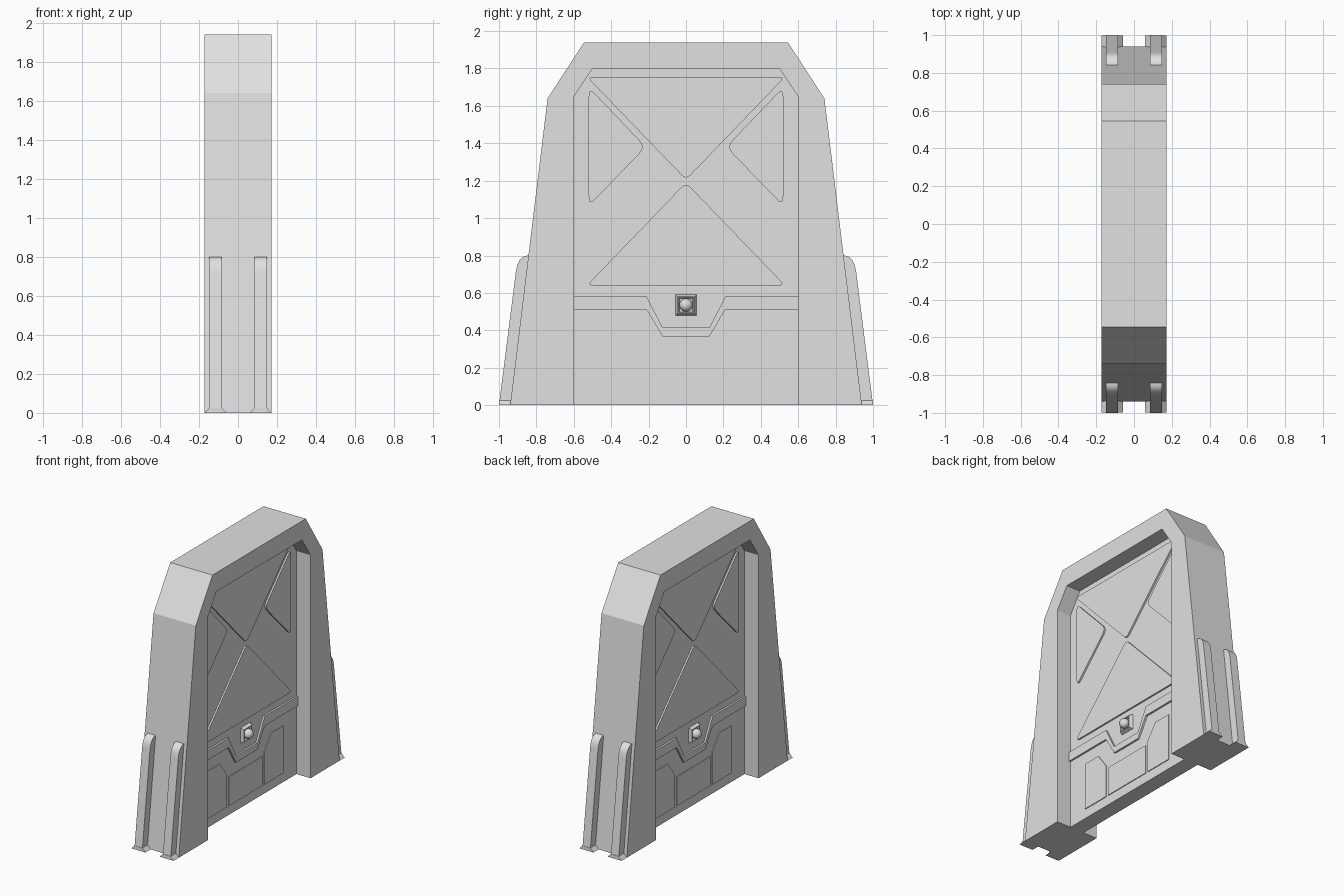
import bpy, bmesh
from mathutils import Vector

if "Cube" in bpy.data.objects:
    bpy.data.objects.remove(bpy.data.objects["Cube"])

grey = bpy.data.materials.new("light_grey")
grey.use_nodes = True
grey.diffuse_color = (0.75, 0.75, 0.75, 1)
grey.node_tree.nodes["Principled BSDF"].inputs["Base Color"].default_value = (0.75, 0.75, 0.75, 1)


def finish(name, bm, smooth=False):
    bmesh.ops.recalc_face_normals(bm, faces=bm.faces)
    mesh = bpy.data.meshes.new(name)
    bm.to_mesh(mesh)
    bm.free()
    mesh.materials.append(grey)
    obj = bpy.data.objects.new(name, mesh)
    bpy.context.collection.objects.link(obj)
    if smooth:
        bpy.ops.object.select_all(action="DESELECT")
        obj.select_set(True)
        bpy.context.view_layer.objects.active = obj
        bpy.ops.object.shade_smooth_by_angle()
    return obj


def prism(name, outline, start, end, axis="x", smooth=False):
    """Extrude a (y, z) outline along x, or an (x, z) outline along y."""
    bm = bmesh.new()
    place = (lambda p, d: (d, p[0], p[1])) if axis == "x" else (lambda p, d: (p[0], d, p[1]))
    face = bm.faces.new([bm.verts.new(place(p, start)) for p in outline])
    new = bmesh.ops.extrude_face_region(bm, geom=[face])["geom"]
    shift = Vector(place((0, 0), end - start))
    bmesh.ops.translate(bm, vec=shift, verts=[v for v in new if isinstance(v, bmesh.types.BMVert)])
    return finish(name, bm, smooth)


def rounded(corners, cut=0.035, steps=5):
    """Round every corner of an outline."""
    points = []
    for i, corner in enumerate(corners):
        c = Vector(corner)
        a = c + (Vector(corners[i - 1]) - c).normalized() * cut
        b = c + (Vector(corners[(i + 1) % len(corners)]) - c).normalized() * cut
        for k in range(steps + 1):
            t = k / steps
            points.append(a * (1 - t) ** 2 + c * 2 * t * (1 - t) + b * t * t)
    return points


def both(half):
    """Complete an outline by reflecting it across the centre."""
    return half + [(-a, b) for a, b in reversed(half)]


# Door frame: one arch profile
outer = [(0.94, 0), (0.74, 1.64), (0.545, 1.94)]
inner = [(0.6, 0), (0.6, 1.65), (0.5, 1.8)]
prism("door_frame", both(outer) + list(reversed(both(inner))), -0.173, 0.173)

# Door leaf
SURFACE = 0.058
prism("door_leaf", both(inner), -SURFACE, SURFACE)

top_panel = [(-0.53, 1.755), (0.53, 1.755), (0, 1.205)]
low_panel = [(-0.53, 0.64), (0.53, 0.64), (0, 1.19)]
side_panel = [(0.52, 1.7), (0.215, 1.38), (0.52, 1.065)]
chevron = both([(0.6, 0.58), (0.21, 0.58), (0.125, 0.415)])
chevron += list(reversed(both([(0.6, 0.51), (0.21, 0.51), (0.125, 0.367)])))
kick_panel = [(0.22, 0.07), (0.44, 0.07), (0.44, 0.42), (0.3, 0.42), (0.22, 0.31)]
middle_kick = both([(0.195, 0.07), (0.195, 0.285)])


def flip(outline, s):
    return [(s * a, b) for a, b in outline]


for side, label in ((1, "left"), (-1, "right")):
    def plate(name, outline, height):
        prism(f"{label}_{name}", outline, side * (SURFACE - 0.01), side * (SURFACE + height))

    # Raised plates on the door
    plate("top_panel", rounded(top_panel), 0.012)
    plate("low_panel", rounded(low_panel), 0.012)
    plate("chevron_band", chevron, 0.014)
    plate("middle_kick_panel", middle_kick, 0.006)
    for s, end in ((1, "back"), (-1, "front")):
        plate(f"{end}_side_panel", rounded(flip(side_panel, s), 0.05), 0.012)
        plate(f"{end}_kick_panel", flip(kick_panel, s), 0.006)

    # Handle: tapered square housing with a shallow pocket and a ball
    bm = bmesh.new()
    loops = []
    for half, x in ((0.056, 0), (0.046, 0.025), (0.04, 0.025), (0.036, 0.012)):
        loops.append([bm.verts.new((side * (SURFACE + x), y * half, 0.535 + z * half))
                      for y, z in ((-1, -1), (1, -1), (1, 1), (-1, 1))])
    for a, b in zip(loops, loops[1:]):
        for i in range(4):
            j = (i + 1) % 4
            bm.faces.new((a[i], a[j], b[j], b[i]))
    bm.faces.new(loops[0])
    bm.faces.new(loops[-1])
    finish(f"{label}_handle_housing", bm)
    bm = bmesh.new()
    bmesh.ops.create_uvsphere(bm, u_segments=20, v_segments=12, radius=0.035)
    bmesh.ops.translate(bm, vec=(side * (SURFACE + 0.028), 0, 0.535), verts=bm.verts)
    finish(f"{label}_handle_ball", bm, True)

    # Buttress ribs and their flared feet
    for s, end in ((1, "back"), (-1, "front")):
        curve = [Vector((0.91, 0.71)), Vector((0.9, 0.795)), Vector((0.845, 0.8))]
        arc = [curve[0] * (1 - t) ** 2 + curve[1] * 2 * t * (1 - t) + curve[2] * t * t
               for t in (k / 8 for k in range(9))]
        rib = [(0.92, 0), (1.0, 0)] + [tuple(p) for p in arc] + [(0.82, 0.8)]
        prism(f"{label}_{end}_rib", flip(rib, s), side * 0.084, side * 0.148, smooth=True)
        foot = [(0.057, 0), (0.173, 0), (0.148, 0.026), (0.084, 0.026)]
        prism(f"{label}_{end}_foot", flip(foot, side), s * 0.92, s * 0.999, axis="y")
